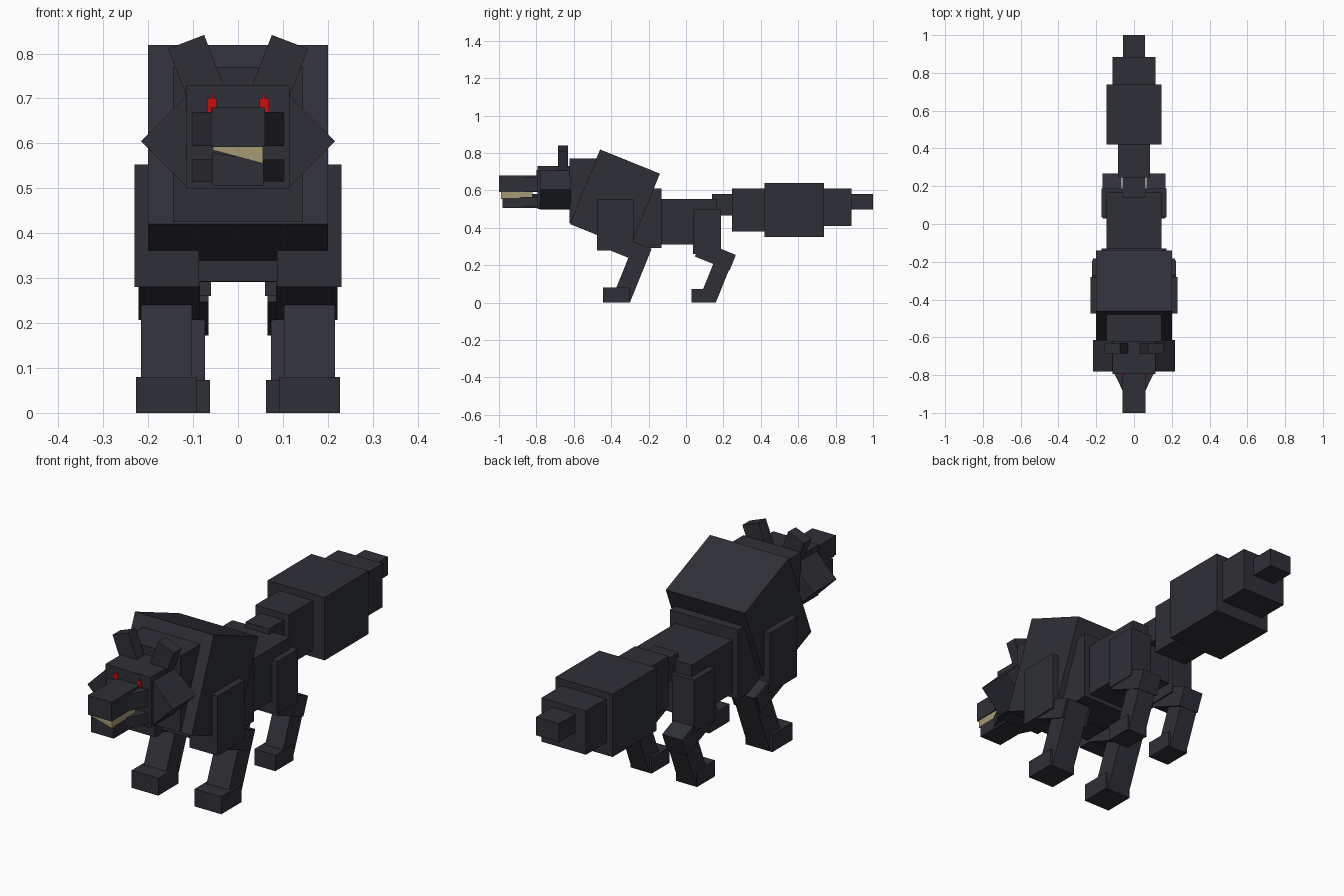
import bpy
from math import radians
from mathutils import Matrix, Vector

cube = bpy.data.objects.get("Cube")
if cube:
    bpy.data.objects.remove(cube)


def material(name, colour):
    mat = bpy.data.materials.new(name)
    mat.use_nodes = True
    mat.diffuse_color = (*colour, 1)
    bsdf = next(n for n in mat.node_tree.nodes if n.type == 'BSDF_PRINCIPLED')
    bsdf.inputs["Base Color"].default_value = (*colour, 1)
    bsdf.inputs["Roughness"].default_value = 0.9
    return mat


FUR = material("charcoal fur", (0.028, 0.029, 0.039))
RED = material("glowing red", (0.6, 0.004, 0.005))
BONE = material("tooth ivory", (0.38, 0.33, 0.18))


def mesh_object(name, verts, faces, mat):
    mesh = bpy.data.meshes.new(name)
    mesh.from_pydata(verts, [], faces)
    mesh.materials.append(mat)
    obj = bpy.data.objects.new(name, mesh)
    bpy.context.collection.objects.link(obj)
    return obj


QUADS = [(0, 1, 3, 2), (4, 6, 7, 5), (0, 4, 5, 1),
         (2, 3, 7, 6), (0, 2, 6, 4), (1, 5, 7, 3)]


def box(name, x, y, z, mat=FUR, axis='X', angle=0):
    """Box from ranges, turned about its own centre."""
    mid = Vector((sum(x), sum(y), sum(z))) / 2
    turn = Matrix.Rotation(radians(angle), 3, axis)
    verts = [mid + turn @ (Vector((i, j, k)) - mid) for i in x for j in y for k in z]
    return mesh_object(name, verts, QUADS, mat)


def wide(name, half, y, z, **kw):
    return box(name, (-half, half), y, z, **kw)


def around(centre, size):
    return centre - size / 2, centre + size / 2


TILT = -22

# Body and mane
wide("mane", 0.20, around(-0.38, 0.345), around(0.555, 0.43), angle=TILT)
wide("neck", 0.145, (-0.623, -0.40), (0.425, 0.77))
wide("chest", 0.173, (-0.42, -0.13), (0.292, 0.61))
wide("torso", 0.145, (-0.14, 0.167), (0.312, 0.555))

# Tail segments: half width, y range, z range
tail = [(0.06, (0.14, 0.26), (0.467, 0.58)), (0.085, (0.247, 0.43), (0.38, 0.61)),
        (0.145, (0.42, 0.738), (0.352, 0.64)), (0.113, (0.73, 0.885), (0.41, 0.61)),
        (0.058, (0.88, 1.0), (0.497, 0.582))]
for n, (half, y, z) in enumerate(tail):
    wide(f"tail_segment_{n + 1}", half, y, z)

# Head and jaws
wide("head", 0.115, (-0.795, -0.61), (0.50, 0.73))
wide("upper_snout", 0.06, (-1.0, -0.78), (0.592, 0.68))
jaw = wide("lower_jaw", 0.057, (-0.98, -0.78), (0.505, 0.56))
for v in jaw.data.vertices:
    if v.co.x < 0 and v.co.z > 0.53:
        v.co.z = 0.58

# Teeth, deeper on one side
teeth = wide("teeth", 0.056, (-0.99, -0.82), (0.555, 0.594), mat=BONE)
for v in teeth.data.vertices:
    if v.co.x < 0 and v.co.z < 0.57:
        v.co.z = 0.585

# Muzzle sides, narrowing toward the front
for name, z in (("upper_cheek_wedge", (0.594, 0.67)), ("lower_cheek_wedge", (0.515, 0.564))):
    wedge = wide(name, 0.107, (-0.89, -0.785), z)
    for v in wedge.data.vertices:
        if v.co.y < -0.85:
            v.co.x *= 0.53

# Paired parts
for side, s in (("left", 1), ("right", -1)):
    def pair(name, x, y, z, **kw):
        return box(f"{side}_{name}", tuple(sorted((s * x[0], s * x[1]))), y, z, **kw)

    pair("ear", around(0.094, 0.086), (-0.685, -0.63), around(0.77, 0.12),
         axis='Y', angle=s * 21)
    pair("cheek_tuft", around(0.11, 0.15), (-0.78, -0.615), around(0.605, 0.15),
         axis='Y', angle=45)
    pair("eye", (0.048, 0.069), (-0.799, -0.79), (0.67, 0.70), mat=RED)
    pair("eye_glint", (0.055, 0.06), (-0.799, -0.79), (0.70, 0.71), mat=RED)

    # Front leg
    pair("shoulder", (0.087, 0.23), (-0.475, -0.28), (0.28, 0.553))
    pair("front_knee", (0.085, 0.222), around(-0.302, 0.20), around(0.286, 0.09), angle=TILT)
    pair("front_shin", (0.102, 0.216), around(-0.287, 0.097), around(0.162, 0.31), angle=TILT)
    pair("front_paw", (0.092, 0.227), (-0.445, -0.30), (0, 0.08))

    # Hind leg
    pair("thigh", (0.06, 0.172), (0.037, 0.187), (0.26, 0.50))
    pair("hind_knee", (0.066, 0.168), around(0.157, 0.20), around(0.251, 0.09), angle=TILT)
    pair("hind_shin", (0.074, 0.164), around(0.168, 0.09), around(0.142, 0.27), angle=TILT)
    pair("hind_paw", (0.062, 0.168), (0.03, 0.16), (0, 0.073))
